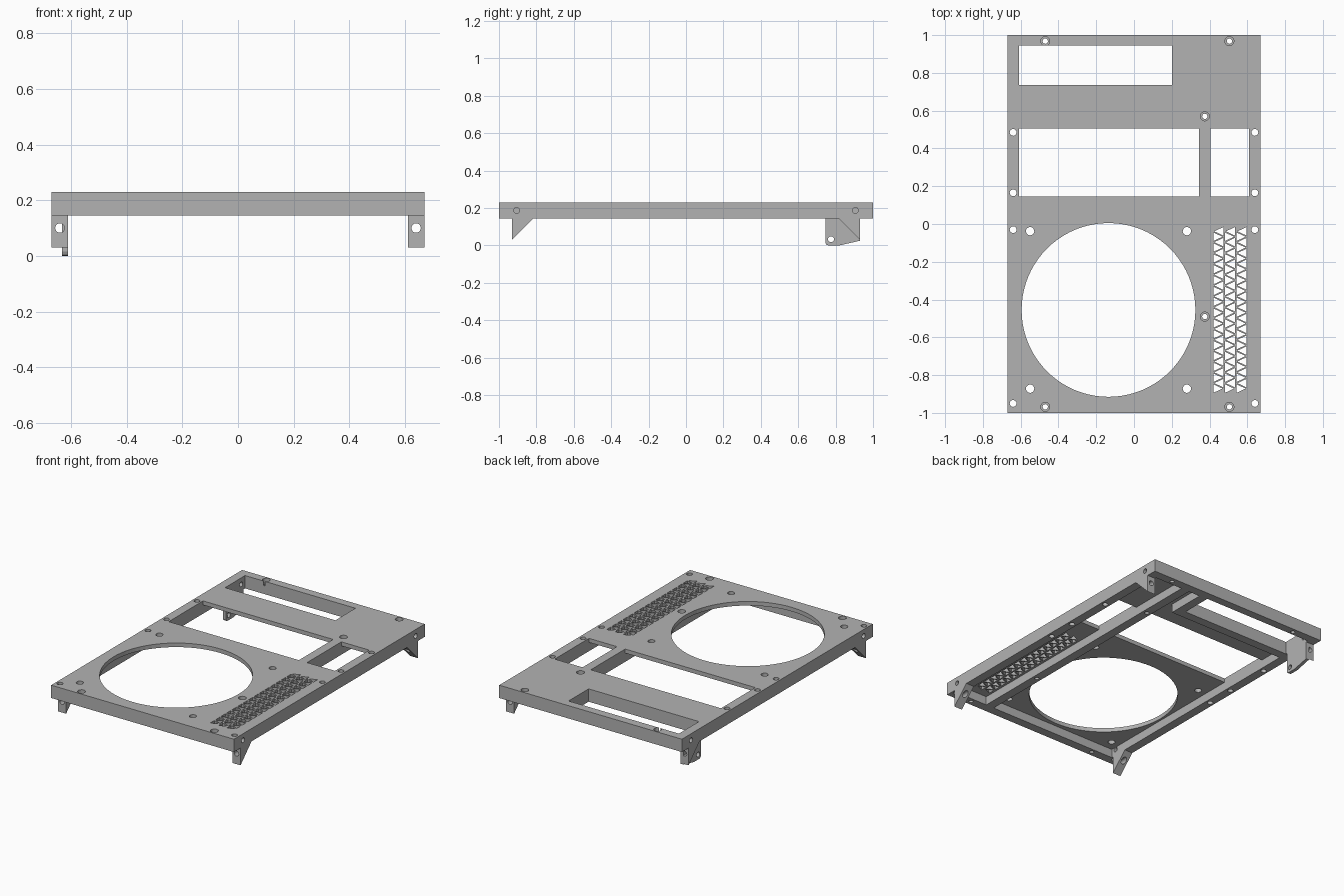
import bpy, math
from mathutils import Vector

old = bpy.data.objects.get("Cube")
if old:
    bpy.data.objects.remove(old, do_unlink=True)

grey = bpy.data.materials.new("matte_grey")
grey.use_nodes = True
colour = (0.45, 0.45, 0.45, 1)
grey.diffuse_color = colour
grey.node_tree.nodes["Principled BSDF"].inputs["Base Color"].default_value = colour

W, L, BOTTOM, TOP, UNDER = 0.67, 1.0, 0.145, 0.23, 0.203
RAIL = 0.06
IN_X, IN_Y = W - RAIL, L - RAIL


def place(u, v, w, axis):
    return {"x": (w, u, v), "y": (u, w, v), "z": (u, v, w)}[axis]


def make_object(name, prisms):
    """Mesh made of prisms: (outline, low, high, axis)."""
    verts, faces = [], []
    for outline, low, high, axis in prisms:
        area = sum(a[0] * b[1] - b[0] * a[1]
                   for a, b in zip(outline, outline[1:] + outline[:1]))
        # keep outward normals whatever the outline direction
        if (area < 0) != (axis == "y"):
            outline = outline[::-1]
        s, n = len(verts), len(outline)
        verts += [place(u, v, low, axis) for u, v in outline]
        verts += [place(u, v, high, axis) for u, v in outline]
        faces.append([s + i for i in reversed(range(n))])
        faces.append([s + n + i for i in range(n)])
        for i in range(n):
            j = (i + 1) % n
            faces.append([s + i, s + j, s + n + j, s + n + i])
    mesh = bpy.data.meshes.new(name)
    mesh.from_pydata(verts, [], faces)
    mesh.materials.append(grey)
    obj = bpy.data.objects.new(name, mesh)
    bpy.context.collection.objects.link(obj)
    return obj


def rect(x0, x1, y0, y1):
    return [(x0, y0), (x1, y0), (x1, y1), (x0, y1)]


def circle(x, y, r, n=20):
    return [(x + r * math.cos(math.tau * i / n), y + r * math.sin(math.tau * i / n))
            for i in range(n)]


def cut(obj, prisms):
    """Subtract a set of separate prisms and keep the resulting mesh."""
    cutter = make_object("cutter", prisms)
    cutter.hide_render = True
    mod = obj.modifiers.new("cut", "BOOLEAN")
    mod.operation, mod.solver, mod.object = "DIFFERENCE", "EXACT", cutter
    graph = bpy.context.evaluated_depsgraph_get()
    mesh = bpy.data.meshes.new_from_object(obj.evaluated_get(graph))
    obj.modifiers.clear()
    obj.data = mesh
    bpy.data.objects.remove(cutter, do_unlink=True)


def through(outline):
    return (outline, 0, 0.4, "z")


def pocket(outline):
    return (outline, 0, UNDER, "z")


# Frame panel, hollowed from below so rails remain
panel = make_object("frame_panel", [(rect(-W, W, -L, L), BOTTOM, TOP, "z")])
cut(panel, [pocket(rect(0.405, IN_X, -IN_Y, IN_Y)),
            pocket(rect(-IN_X, 0.345, -IN_Y, 0.675))])
cut(panel, [pocket(rect(0.26, 0.345, 0.6, IN_Y))])

# Windows and large fan opening
fan_x, fan_y = -0.135, -0.455
cut(panel, [through(rect(-IN_X, 0.2, 0.735, 0.945)),
            through(rect(-IN_X, 0.345, 0.145, 0.505)),
            through(rect(0.405, IN_X, 0.145, 0.505)),
            through(circle(fan_x, fan_y, 0.46, 80))])

# Round holes: side rails, fan corners, counterbored screws
screws = [(x, y) for x in (-0.47, 0.505) for y in (-0.968, 0.968)]
screws += [(0.375, 0.57), (0.375, -0.49)]
holes = [through(circle(sx * 0.64, y, 0.018))
         for sx in (-1, 1) for y in (0.485, 0.165, -0.03, -0.95)]
holes += [through(circle(fan_x + sx * 0.415, fan_y + sy * 0.417, 0.022))
          for sx in (-1, 1) for sy in (-1, 1)]
holes += [through(circle(x, y, 0.014)) for x, y in screws]
cut(panel, holes)
cut(panel, [(circle(x, y, 0.024), 0.2, 0.3, "z") for x, y in screws])
cut(panel, [(circle(y, 0.187, 0.016), sx * 0.64 - 0.05, sx * 0.64 + 0.05, "x")
            for sx in (-1, 1) for y in (-0.905, 0.905)])

# Vent: three columns of alternating triangular holes
vent = []
columns, periods = 3, 15
x_start, x_end, y_start, y_end = 0.416, 0.6, -0.9, -0.01
col_w = (x_end - x_start) / columns
half = (y_end - y_start) / (periods + 0.5) / 2
for c in range(columns):
    left, right = x_start + c * col_w, x_start + (c + 1) * col_w
    for k in range(2 * periods):
        base, tip = (left, right) if k % 2 == 0 else (right, left)
        y = y_start + k * half
        tri = [Vector((base, y)), Vector((base, y + 2 * half)), Vector((tip, y + half))]
        mid = sum(tri, Vector((0, 0))) / 3
        vent.append(through([tuple(mid + (p - mid) * 0.78) for p in tri]))
cut(panel, vent)

# Wedge feet at the four corners, each with a screw hole
for x_name, sx in (("left", 1), ("right", -1)):
    for y_name, sy in (("front", -1), ("back", 1)):
        wedge = [(sy * 0.93, 0.03), (sy * 0.93, BOTTOM), (sy * 0.815, BOTTOM)]
        low, high = sorted((sx * IN_X, sx * W))
        foot = make_object(f"{y_name}_{x_name}_foot", [(wedge, low, high, "x")])
        cut(foot, [(circle(sx * 0.64, 0.1, 0.017), sy * 0.9 - 0.2, sy * 0.9 + 0.2, "y")])

# Side tab beside the back right foot
tab = make_object("back_right_tab", [(
    [(0.745, BOTTOM), (0.745, 0.015), (0.75, 0.004), (0.762, 0), (0.82, 0),
     (0.93, 0.025), (0.93, BOTTOM)], -0.632, -IN_X, "x")])
cut(tab, [(circle(0.775, 0.033, 0.016), -0.7, -0.5, "x")])
